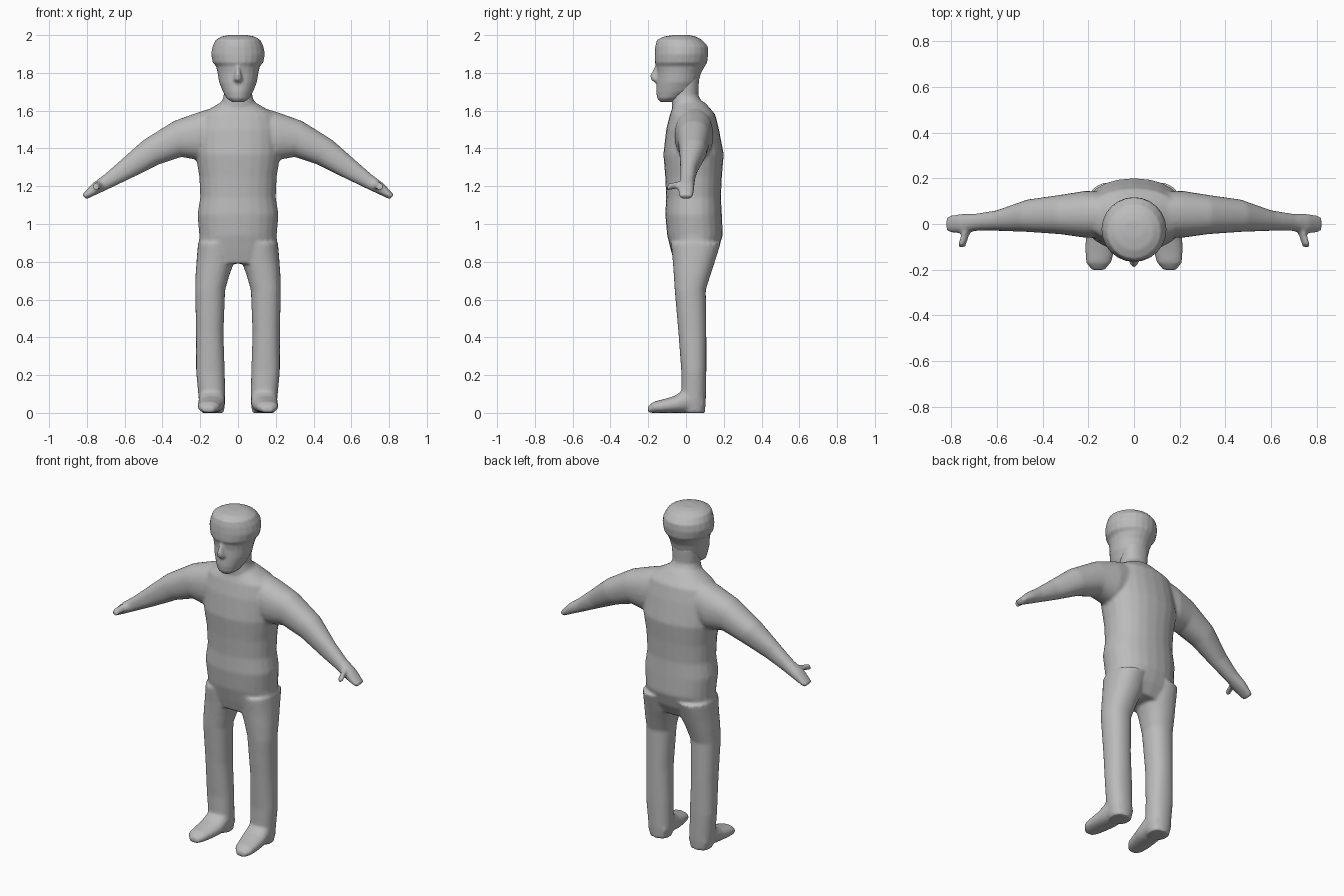
import bpy
import bmesh
from math import sin, cos, pi
from mathutils import Vector

default = bpy.data.objects.get("Cube")
if default:
    bpy.data.objects.remove(default)

SIDES = 24

clay = bpy.data.materials.new("clay grey")
clay.use_nodes = True
clay.diffuse_color = (0.5, 0.5, 0.5, 1)
clay.node_tree.nodes["Principled BSDF"].inputs["Base Color"].default_value = clay.diffuse_color


def soft(value, power):
    """Rounded-box version of a sine or cosine."""
    return (abs(value) ** power) * (1 if value >= 0 else -1)


def loft(bm, sections, power=0.9):
    """Skin a closed tube over sections of (centre, half axis, half axis)."""
    rings = []
    for centre, u, v in sections:
        ring = []
        for i in range(SIDES):
            a = 2 * pi * i / SIDES
            ring.append(bm.verts.new(centre + u * soft(cos(a), power) + v * soft(sin(a), power)))
        rings.append(ring)
    faces = [bm.faces.new(rings[0]), bm.faces.new(rings[-1])]
    for low, high in zip(rings, rings[1:]):
        for i in range(SIDES):
            j = (i + 1) % SIDES
            faces.append(bm.faces.new((low[i], low[j], high[j], high[i])))
    bmesh.ops.recalc_face_normals(bm, faces=faces)


def level(z, x0, x1, y0, y1):
    """Horizontal section between two x and two y limits."""
    return (Vector(((x0 + x1) / 2, (y0 + y1) / 2, z)),
            Vector(((x1 - x0) / 2, 0, 0)), Vector((0, (y1 - y0) / 2, 0)))


def centred(rows):
    return [level(z, -w, w, y0, y1) for z, w, y0, y1 in rows]


def slanted(xt, zt, xb, zb, y0, y1):
    """Section across a limb, from its upper edge to its lower edge."""
    return (Vector(((xt + xb) / 2, (y0 + y1) / 2, (zt + zb) / 2)),
            Vector(((xt - xb) / 2, 0, (zt - zb) / 2)), Vector((0, (y1 - y0) / 2, 0)))


def upright(y, x, w, top):
    """Foot section standing on the ground."""
    return (Vector((x, y, top / 2)), Vector((w, 0, 0)), Vector((0, 0, top / 2)))


def flipped(sections, side):
    flip = Vector((side, 1, 1))
    return [tuple(part * flip for part in section) for section in sections]


def finish(name, bm, voxel, passes):
    """Fuse the overlapping tubes into one smooth skin."""
    mesh = bpy.data.meshes.new(name)
    bm.to_mesh(mesh)
    bm.free()
    mesh.materials.append(clay)
    obj = bpy.data.objects.new(name, mesh)
    bpy.context.collection.objects.link(obj)
    fuse = obj.modifiers.new("fuse", "REMESH")
    fuse.mode = "VOXEL"
    fuse.voxel_size = voxel
    fuse.use_smooth_shade = True
    blend = obj.modifiers.new("blend", "SMOOTH")
    blend.factor = 0.5
    blend.iterations = passes
    return obj


# Torso and neck: height, half width, front, back
torso = centred([
    (0.79, 0.19, -0.06, 0.13), (0.86, 0.21, -0.08, 0.17),
    (0.94, 0.205, -0.1, 0.195), (1.05, 0.215, -0.11, 0.19),
    (1.14, 0.2, -0.105, 0.185), (1.25, 0.205, -0.11, 0.19),
    (1.37, 0.225, -0.12, 0.2), (1.5, 0.22, -0.105, 0.175),
    (1.58, 0.2, -0.085, 0.155), (1.645, 0.09, -0.06, 0.1)])
neck = centred([
    (1.57, 0.12, -0.07, 0.14), (1.64, 0.09, -0.075, 0.09),
    (1.68, 0.075, -0.075, 0.065), (1.78, 0.08, -0.06, 0.07)])

# Leg: height, inner, outer, front, back
leg = [level(*row) for row in [
    (0, 0.075, 0.195, -0.01, 0.1), (0.06, 0.067, 0.207, -0.025, 0.105),
    (0.22, 0.07, 0.222, -0.025, 0.108), (0.42, 0.077, 0.222, -0.04, 0.108),
    (0.65, 0.068, 0.227, -0.06, 0.105), (0.73, 0.045, 0.225, -0.065, 0.13),
    (0.8, 0.02, 0.22, -0.07, 0.153), (0.9, 0.01, 0.212, -0.08, 0.185)]]

# Foot: distance along y, centre x, half width, top height
foot = [upright(*row) for row in [
    (0.09, 0.135, 0.055, 0.1), (0, 0.138, 0.07, 0.13),
    (-0.06, 0.142, 0.07, 0.09), (-0.12, 0.15, 0.064, 0.072),
    (-0.17, 0.155, 0.055, 0.06), (-0.202, 0.157, 0.028, 0.035)]]

# Arm and hand: upper edge, lower edge, front, back
arm = [slanted(*row) for row in [
    (0.1, 1.625, 0.12, 1.34, -0.06, 0.14), (0.21, 1.592, 0.22, 1.34, -0.06, 0.145),
    (0.34, 1.545, 0.3, 1.355, -0.045, 0.128), (0.5, 1.445, 0.42, 1.315, -0.035, 0.108),
    (0.63, 1.33, 0.56, 1.245, -0.03, 0.06), (0.71, 1.26, 0.675, 1.19, -0.03, 0.045),
    (0.77, 1.215, 0.74, 1.16, -0.042, 0.045), (0.825, 1.155, 0.805, 1.13, -0.035, 0.035)]]
thumb = [
    (Vector(centre), Vector((0.018, 0, 0.004)), Vector((0, 0.008, 0.02)))
    for centre in [(0.715, -0.005, 1.215), (0.74, -0.05, 1.205), (0.755, -0.1, 1.195)]]

body = bmesh.new()
loft(body, torso, 0.9)
loft(body, neck)
for side in (1, -1):
    for limb in (leg, foot, arm, thumb):
        loft(body, flipped(limb, side))
finish("body", body, 0.009, 6)

# Head with overhanging cap: height, half width, front, back
face = centred([
    (1.645, 0.03, -0.135, -0.08), (1.665, 0.06, -0.153, -0.02),
    (1.7, 0.08, -0.158, 0.04), (1.75, 0.1, -0.155, 0.066),
    (1.8, 0.108, -0.152, 0.08), (1.835, 0.116, -0.157, 0.1),
    (1.855, 0.134, -0.166, 0.112), (1.9, 0.143, -0.166, 0.118),
    (1.94, 0.135, -0.163, 0.116), (1.975, 0.118, -0.154, 0.085),
    (1.993, 0.085, -0.115, 0.05), (2.001, 0.045, -0.06, 0.015)])
nose = centred([
    (1.84, 0.012, -0.162, -0.1), (1.785, 0.02, -0.19, -0.1),
    (1.765, 0.026, -0.186, -0.1), (1.745, 0.02, -0.16, -0.1)])

head = bmesh.new()
loft(head, face, 1)
loft(head, nose, 1)
finish("head", head, 0.007, 3)
